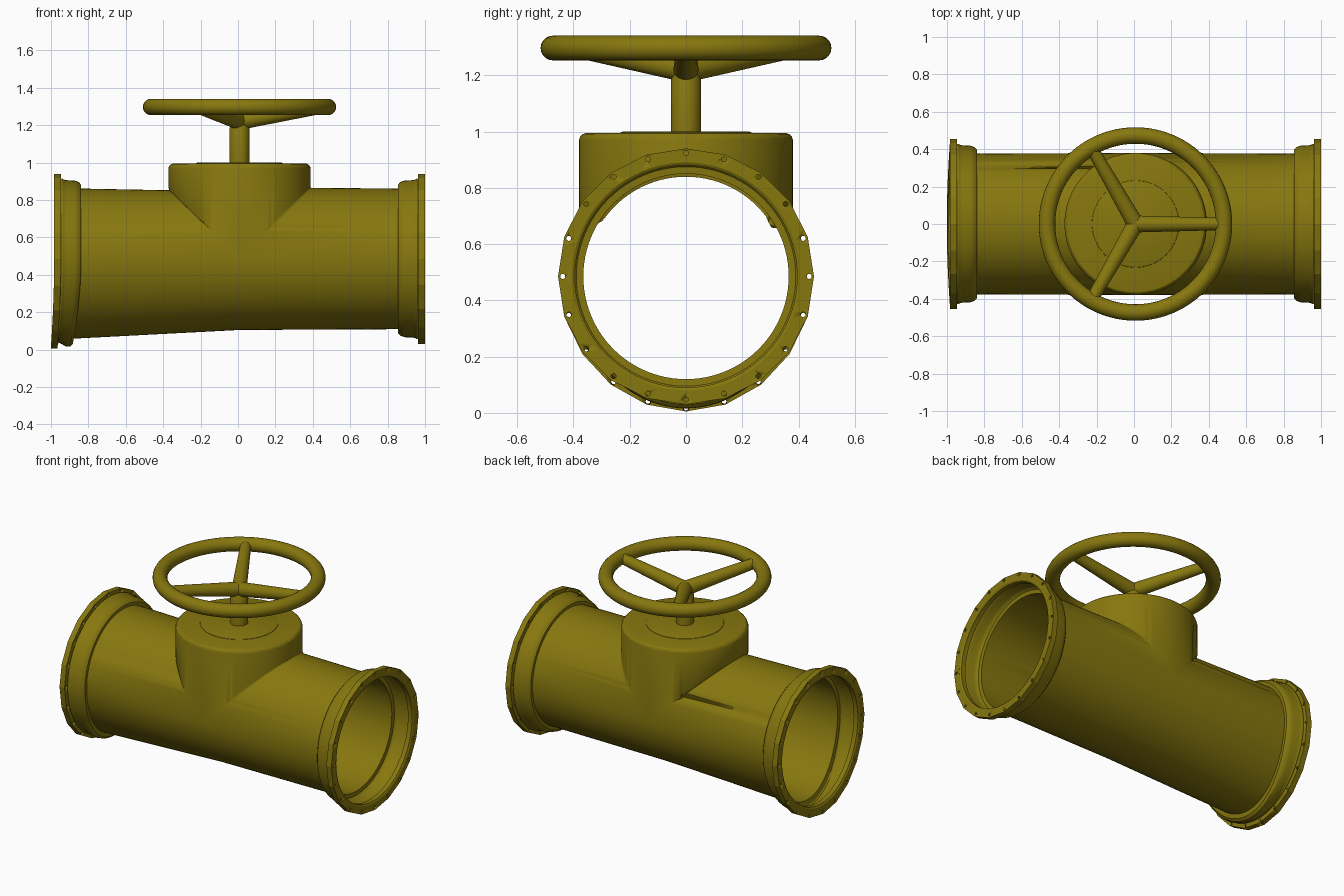
import bpy, bmesh, math
from mathutils import Vector

if "Cube" in bpy.data.objects:
    bpy.data.objects.remove(bpy.data.objects["Cube"])

CX, CZ = 0.008, 0.485          # centre of the tee
R, N = 0.365, 96               # pipe radius, segments
END, FACE = 0.955, 0.991       # flange back and front

olive = bpy.data.materials.new("olive_paint")
olive.diffuse_color = (0.242, 0.184, 0.0045, 1)
olive.use_nodes = True
olive.node_tree.nodes["Principled BSDF"].inputs["Base Color"].default_value = olive.diffuse_color


def sag(v):
    """Slight sag of the lower left part of the pipe."""
    x, z = v.x, v.z
    if x < 0 and z < 0:
        t = (z / 0.455) ** 2
        f = min(-x / 0.86, 1)
        g = max(0, min(1, (-x - 0.86) / 0.095))
        v.z -= (0.078 * (1 - g) + 0.025 * g) * f * t
        v.x -= (0.06 * (1 - g) + 0.018 * g) * f * t


def finish(name, bm, loc, angle=30):
    bmesh.ops.recalc_face_normals(bm, faces=bm.faces)
    me = bpy.data.meshes.new(name)
    bm.to_mesh(me)
    bm.free()
    ob = bpy.data.objects.new(name, me)
    ob.location = loc
    bpy.context.collection.objects.link(ob)
    me.materials.append(olive)
    bpy.ops.object.select_all(action='DESELECT')
    ob.select_set(True)
    bpy.context.view_layer.objects.active = ob
    bpy.ops.object.shade_smooth_by_angle(angle=math.radians(angle))
    return ob


def bridge(bm, rings, closed=False):
    rings = [[bm.verts.new(p) for p in ring] for ring in rings]
    pairs = list(zip(rings, rings[1:])) + ([(rings[-1], rings[0])] if closed else [])
    for a, b in pairs:
        for i in range(len(a)):
            j = (i + 1) % len(a)
            bm.faces.new((a[i], a[j], b[j], b[i]))
    return rings


def lathe(name, profile, loc, seg=64):
    """Closed solid turned about z from (radius, height) points."""
    bm = bmesh.new()
    rings = bridge(bm, [[(r * math.cos(2 * math.pi * i / seg), r * math.sin(2 * math.pi * i / seg), z)
                         for i in range(seg)] for r, z in profile])
    bm.faces.new(rings[0])
    bm.faces.new(rings[-1])
    return finish(name, bm, loc)


# Tee body: two pipe halves with collars, mitred to an upright bonnet
ang = [2 * math.pi * i / N for i in range(N)]
collar = [(0.858, R), (0.86, 0.39), (0.868, 0.398), (0.885, 0.404), (0.93, 0.406), (0.948, 0.411), (END + 0.003, 0.418)]
bm = bmesh.new()
for s in (-1, 1):
    seam = [(s * R * max(0, math.sin(a)), R * math.cos(a), R * math.sin(a)) for a in ang]
    bridge(bm, [seam] + [[(s * x, r * math.cos(a), r * math.sin(a)) for a in ang] for x, r in collar])
top = bridge(bm, [[(R * math.cos(a), R * math.sin(a), z if z else abs(R * math.cos(a))) for a in ang]
                  for z in (0, 0.495)])[1]
bm.faces.new(top)
bmesh.ops.remove_doubles(bm, verts=bm.verts, dist=0.0005)
rim = [e for e in bm.edges if all(v.co.z > 0.494 and abs(v.co.xy.length - R) < 0.001 for v in e.verts)]
bmesh.ops.bevel(bm, geom=rim, offset=0.012, segments=3, profile=0.5, affect='EDGES')
weld = [e for e in bm.edges if all(abs(v.co.z - abs(v.co.x)) < 0.001 and v.co.z > 0.17
                                   and abs(v.co.yz.length - R) < 0.001 for v in e.verts)]
bmesh.ops.bevel(bm, geom=weld, offset=0.018, segments=3, profile=0.5, affect='EDGES')
for v in bm.verts:
    sag(v.co)
body = finish("tee_body", bm, (CX, 0, CZ))
m = body.modifiers.new("wall", 'SOLIDIFY')
m.thickness, m.offset = 0.015, -1


# Twenty-sided flanges with bolt holes
def polygon_radius(a, r, step=math.pi / 10):
    return r * math.cos(step / 2) / math.cos(a % step - step / 2)


for s, side in ((-1, "left"), (1, "right")):
    bm = bmesh.new()
    fa = [2 * math.pi * i / 80 for i in range(80)]
    rings = []
    for x, r, poly in ((END, 0.395, 0), (END, 0.455, 1), (FACE, 0.455, 1), (FACE, 0.405, 0), (0.985, 0.395, 0)):
        rings.append([(s * x, k * math.cos(a), k * math.sin(a)) for a in fa
                      for k in (polygon_radius(a + 1e-9, r) if poly else r,)])
    bridge(bm, rings, closed=True)
    for v in bm.verts:
        sag(v.co)
    flange = finish(side + "_flange", bm, (CX, 0, CZ), 12)

    bm = bmesh.new()
    for k in range(20):
        c = k * math.pi / 10
        ends = bridge(bm, [[(s * x, 0.438 * math.cos(c) + 0.009 * math.cos(b), 0.438 * math.sin(c) + 0.009 * math.sin(b))
                            for b in (i * math.pi / 5 for i in range(10))] for x in (0.93, 1.03)])
        for e in ends:
            bm.faces.new(e)
    for v in bm.verts:
        sag(v.co)
    cutter = finish(side + "_bolt_hole_cutter", bm, (CX, 0, CZ))
    cutter.hide_render = True
    cutter.hide_viewport = True
    m = flange.modifiers.new("bolt_holes", 'BOOLEAN')
    m.object, m.operation, m.solver = cutter, 'DIFFERENCE', 'EXACT'

# Bonnet cover and stem
lathe("bonnet_cover", [(0.235, 0.97), (0.235, 0.99), (0.232, 0.997), (0.225, 1.0)], (CX, 0, 0))
lathe("stem", [(0.053, 0.99), (0.053, 1.185), (0.04, 1.21)], (CX, 0, 0), 32)

# Handwheel rim
bpy.ops.mesh.primitive_torus_add(major_radius=0.473, minor_radius=0.044, major_segments=96,
                                 minor_segments=20, location=(CX, 0, 1.297))
wheel = bpy.context.object
wheel.name = "handwheel_rim"
wheel.data.materials.append(olive)
bpy.ops.object.shade_smooth()

# Three tapered spokes rising to the rim
for i in range(3):
    a = i * 2 * math.pi / 3
    d = Vector((0.455 * math.cos(a), 0.455 * math.sin(a), 0.077))
    spoke = lathe("spoke_%d" % (i + 1), [(0.045, 0), (0.033, d.length)], (CX, 0, 1.22), 24)
    spoke.rotation_euler = d.to_track_quat('Z', 'Y').to_euler()
